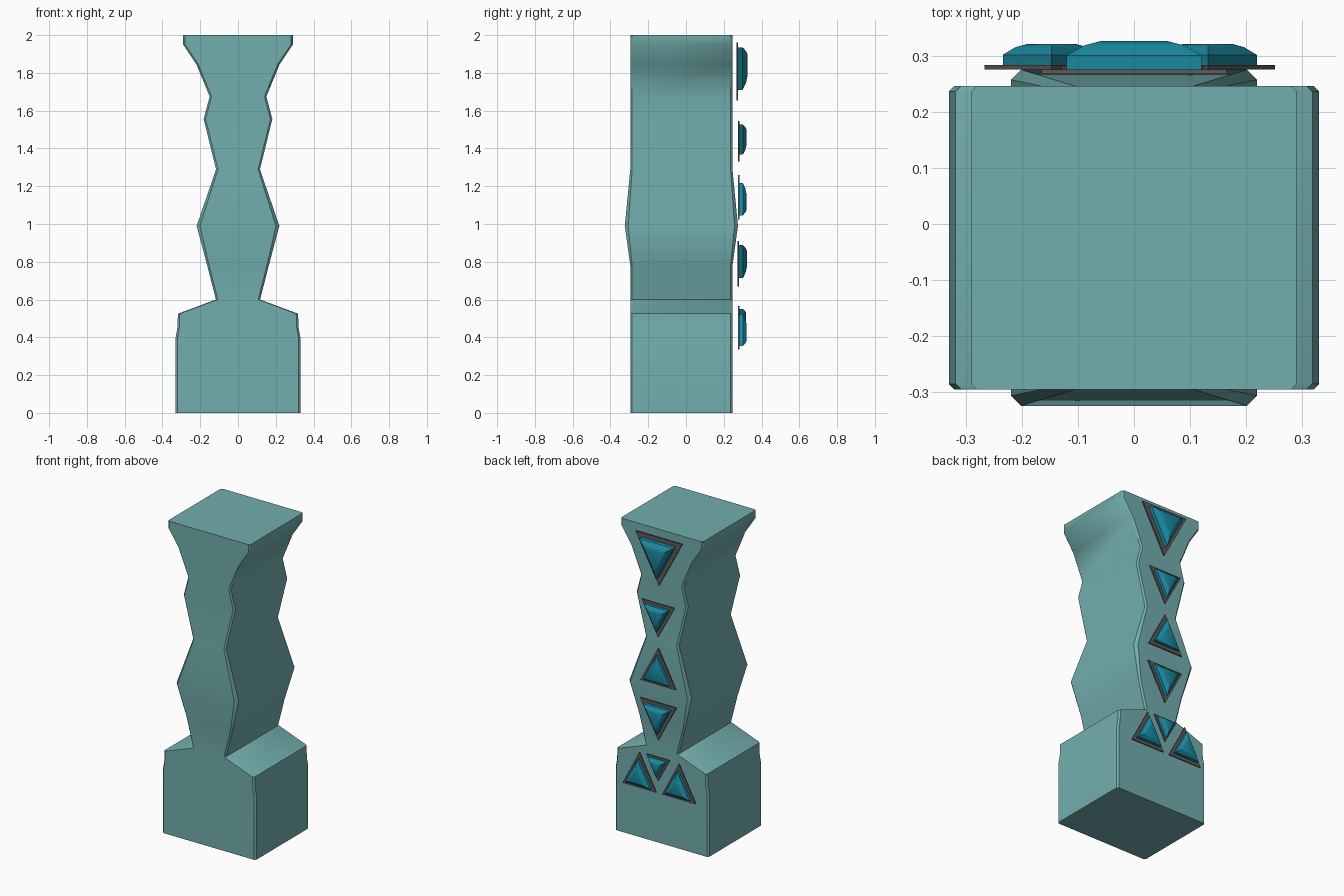
import bpy, bmesh, math

if "Cube" in bpy.data.objects:
    bpy.data.objects.remove(bpy.data.objects["Cube"])


def material(name, rgb):
    m = bpy.data.materials.new(name)
    m.diffuse_color = (*rgb, 1)
    m.use_nodes = True
    m.node_tree.nodes["Principled BSDF"].inputs["Base Color"].default_value = m.diffuse_color
    return m


STONE = material("teal_stone", (0.17, 0.42, 0.42))
METAL = material("dark_metal", (0.12, 0.10, 0.10))
GEM = material("blue_gem", (0.01, 0.25, 0.35))


def loft(name, rings, mat, angle):
    """Skin a stack of equal-length point rings and cap both ends."""
    bm = bmesh.new()
    loops = [[bm.verts.new(p) for p in ring] for ring in rings]
    for a, b in zip(loops, loops[1:]):
        for i in range(len(a)):
            j = (i + 1) % len(a)
            bm.faces.new((a[i], a[j], b[j], b[i]))
    bm.faces.new(loops[0])
    bm.faces.new(loops[-1])
    bmesh.ops.recalc_face_normals(bm, faces=bm.faces)
    mesh = bpy.data.meshes.new(name)
    bm.to_mesh(mesh)
    bm.free()
    mesh.materials.append(mat)
    obj = bpy.data.objects.new(name, mesh)
    bpy.context.collection.objects.link(obj)
    bpy.ops.object.select_all(action='DESELECT')
    obj.select_set(True)
    bpy.context.view_layer.objects.active = obj
    bpy.ops.object.shade_smooth_by_angle(angle=math.radians(angle))
    return obj


# Pillar: rings of (half width, height, bulge front and back, chamfer)
profile = [
    (0.33, 0, 0, .01), (0.33, .40, 0, .01), (0.321, .45, 0, .01),
    (0.318, .525, 0, .01), (0.117, .60, 0, .01), (0.163, .78, 0, .01),
    (0.219, .99, .029, .018), (0.116, 1.29, 0, .01), (0.182, 1.555, 0, .01),
    (0.15, 1.675, 0, .01), (0.22, 1.845, 0, .01), (0.29, 1.95, 0, .01),
    (0.29, 2.0, 0, .01),
]


def pillar_ring(w, z, bulge, c):
    f, b = -0.295 - bulge, 0.246 + bulge
    return [(-w + c, f, z), (w - c, f, z), (w, f + c, z), (w, b - c, z),
            (w - c, b, z), (-w + c, b, z), (-w, b - c, z), (-w, f + c, z)]


loft("pillar", [pillar_ring(*p) for p in profile], STONE, 40)


# Triangular plates with faceted gems on the back face
def triangle(x, half, base, tip, y, scale):
    cz = (2 * base + tip) / 3
    pts = ((-half, base), (half, base), (0, tip))
    return [(x + px * scale, y, cz + (pz - cz) * scale) for px, pz in pts]


# centre x, half width, base height, tip height, plate back y, gem depth
jewels = [
    ("top", 0, .165, 1.962, 1.655, .267, .052),
    ("upper", 0, .117, 1.545, 1.33, .275, .039),
    ("middle", 0, .124, 1.025, 1.26, .275, .038),
    ("lower", 0, .127, .91, .67, .273, .042),
    ("base_small", 0, .083, .565, .41, .275, .035),
    ("base_left", .132, .119, .335, .562, .275, .039),
    ("base_right", -.147, .119, .335, .562, .275, .039),
]
for name, x, half, base, tip, y, depth in jewels:
    tri = lambda yy, s: triangle(x, half, base, tip, yy, s)
    loft(name + "_plate", [tri(y, 1), tri(y + .008, 1)], METAL, 30)
    g = y + .007
    loft(name + "_gem", [tri(g, .73), tri(g + depth * .5, .73),
                         tri(g + depth * .85, .54), tri(g + depth, .36)], GEM, 40)
